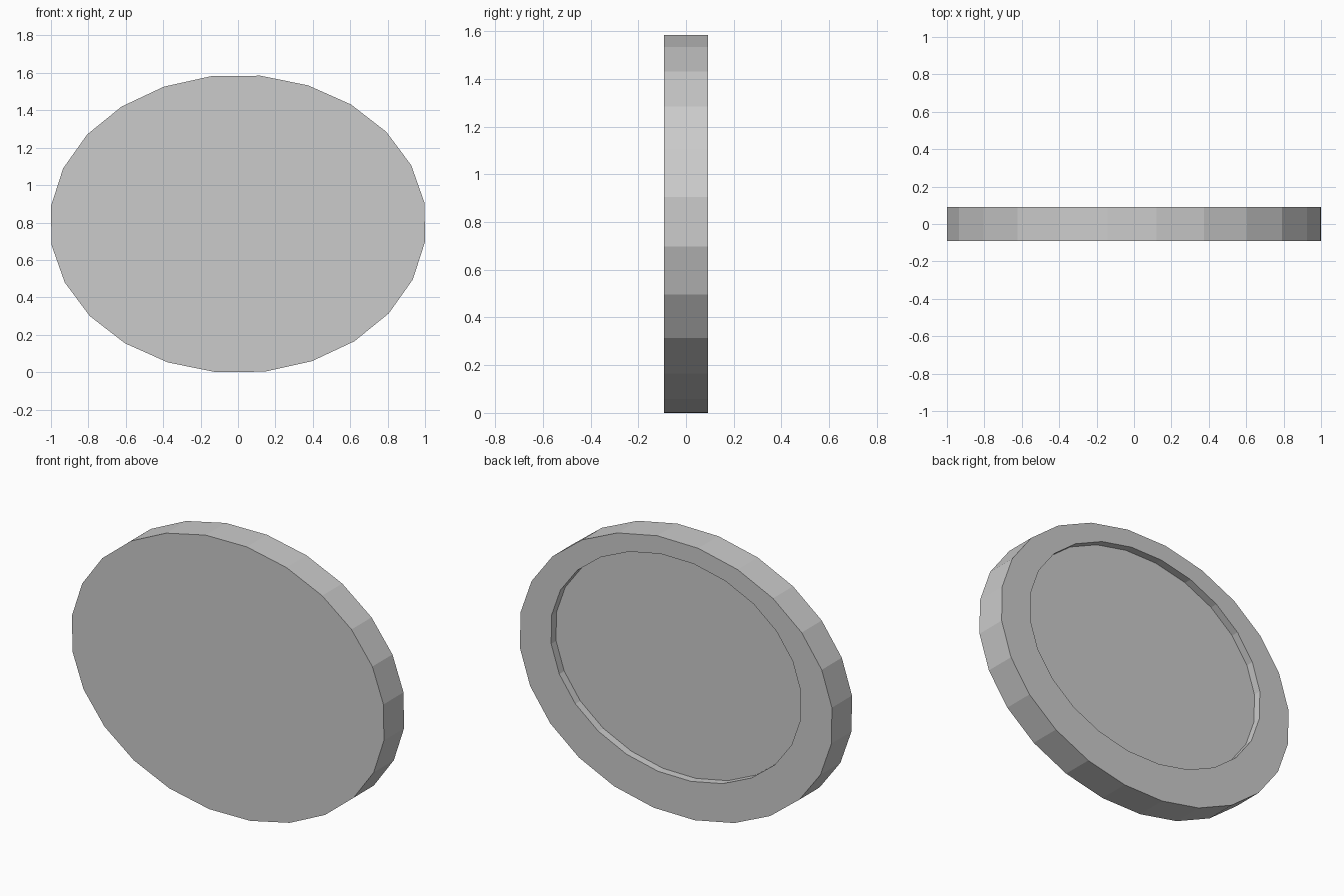
import bpy, bmesh, math

if "Cube" in bpy.data.objects:
    bpy.data.objects.remove(bpy.data.objects["Cube"])

SIDES = 24
HALF_DEPTH = 0.092
RECESS_DEPTH = 0.045
CENTRE_Z = 0.7925


def oval_loop(bm, rx, rz, y, zc, phase=8.15):
    """Ring of vertices on an upright oval at depth y."""
    return [bm.verts.new((rx * math.cos(a), y, zc + rz * math.sin(a)))
            for a in (math.radians(phase + 360 * i / SIDES) for i in range(SIDES))]


def bridge(bm, a, b):
    for i in range(SIDES):
        j = (i + 1) % SIDES
        bm.faces.new((a[i], a[j], b[j], b[i]))


bm = bmesh.new()
# Outer oval, front and back; the recess sits slightly high on the back
front = oval_loop(bm, 1.0072, 0.798, -HALF_DEPTH, CENTRE_Z)
back = oval_loop(bm, 1.0072, 0.798, HALF_DEPTH, CENTRE_Z)
lip = oval_loop(bm, 0.806, 0.638, HALF_DEPTH, CENTRE_Z + 0.06)
floor = oval_loop(bm, 0.806, 0.638, HALF_DEPTH - RECESS_DEPTH, CENTRE_Z + 0.06)

# Front face, outer wall, back rim, recess wall, recess floor
bm.faces.new(front)
bridge(bm, front, back)
bridge(bm, back, lip)
bridge(bm, lip, floor)
bm.faces.new(floor)
bmesh.ops.recalc_face_normals(bm, faces=bm.faces)

mesh = bpy.data.meshes.new("oval_plate")
bm.to_mesh(mesh)
bm.free()
plate = bpy.data.objects.new("oval_plate", mesh)
bpy.context.collection.objects.link(plate)
